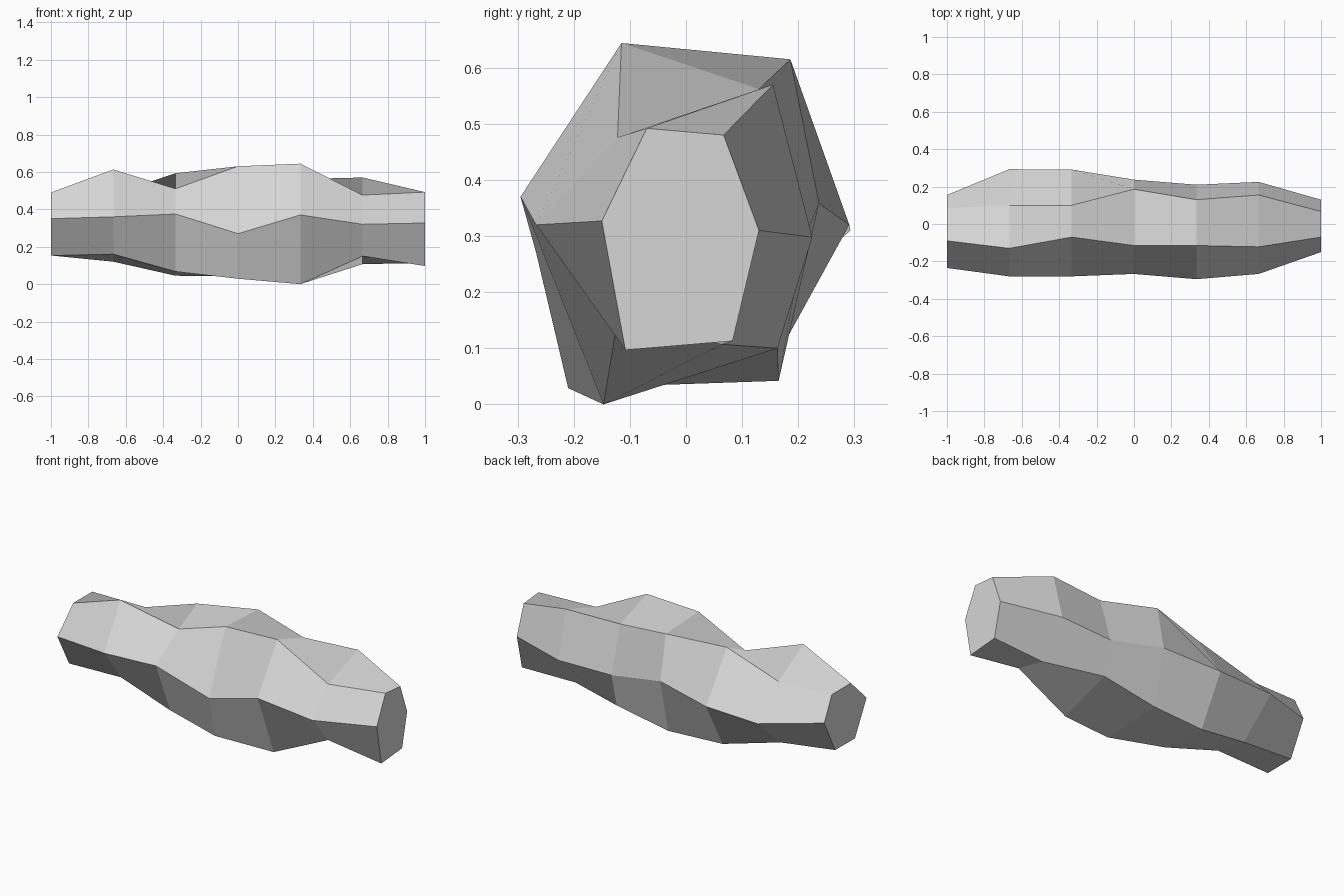
import bpy, bmesh

# Cross-sections along the x axis: six (y, z) corners each,
# front, top-front, top-back, back, bottom-back, bottom-front
SECTIONS = [
    [(-.235, .35), (-.09, .49), (.085, .49), (.155, .35), (.055, .155), (-.128, .153)],
    [(-.28, .36), (-.13, .613), (.10, .483), (.293, .31), (.08, .12), (-.125, .16)],
    [(-.28, .375), (-.07, .51), (.10, .593), (.291, .32), (.14, .045), (-.15, .067)],
    [(-.267, .27), (-.115, .63), (.186, .615), (.237, .358), (.165, .042), (-.21, .029)],
    [(-.295, .37), (-.115, .644), (.13, .562), (.21, .294), (.163, .10), (-.147, .0)],
    [(-.267, .32), (-.122, .476), (.155, .57), (.225, .298), (.065, .107), (-.122, .15)],
    [(-.15, .327), (-.07, .492), (.067, .48), (.13, .31), (.083, .113), (-.108, .097)],
]

grey = bpy.data.materials.new("light_grey")
grey.diffuse_color = (0.67, 0.67, 0.67, 1)

# Rough faceted log: skin neighbouring sections, then cap both ends
bm = bmesh.new()
rings = [[bm.verts.new((-1 + i / 3, y, z)) for y, z in section]
         for i, section in enumerate(SECTIONS)]
for a, b in zip(rings, rings[1:]):
    for k in range(6):
        n = (k + 1) % 6
        # corner order sets the fold of each bent panel: b[k] to a[n]
        bm.faces.new((b[k], a[k], a[n], b[n]))
bm.faces.new(rings[0][::-1])
bm.faces.new(rings[-1])
bmesh.ops.recalc_face_normals(bm, faces=bm.faces)

mesh = bpy.data.meshes.new("faceted_log")
bm.to_mesh(mesh)
bm.free()
mesh.materials.append(grey)
log = bpy.data.objects.new("faceted_log", mesh)
bpy.context.collection.objects.link(log)
